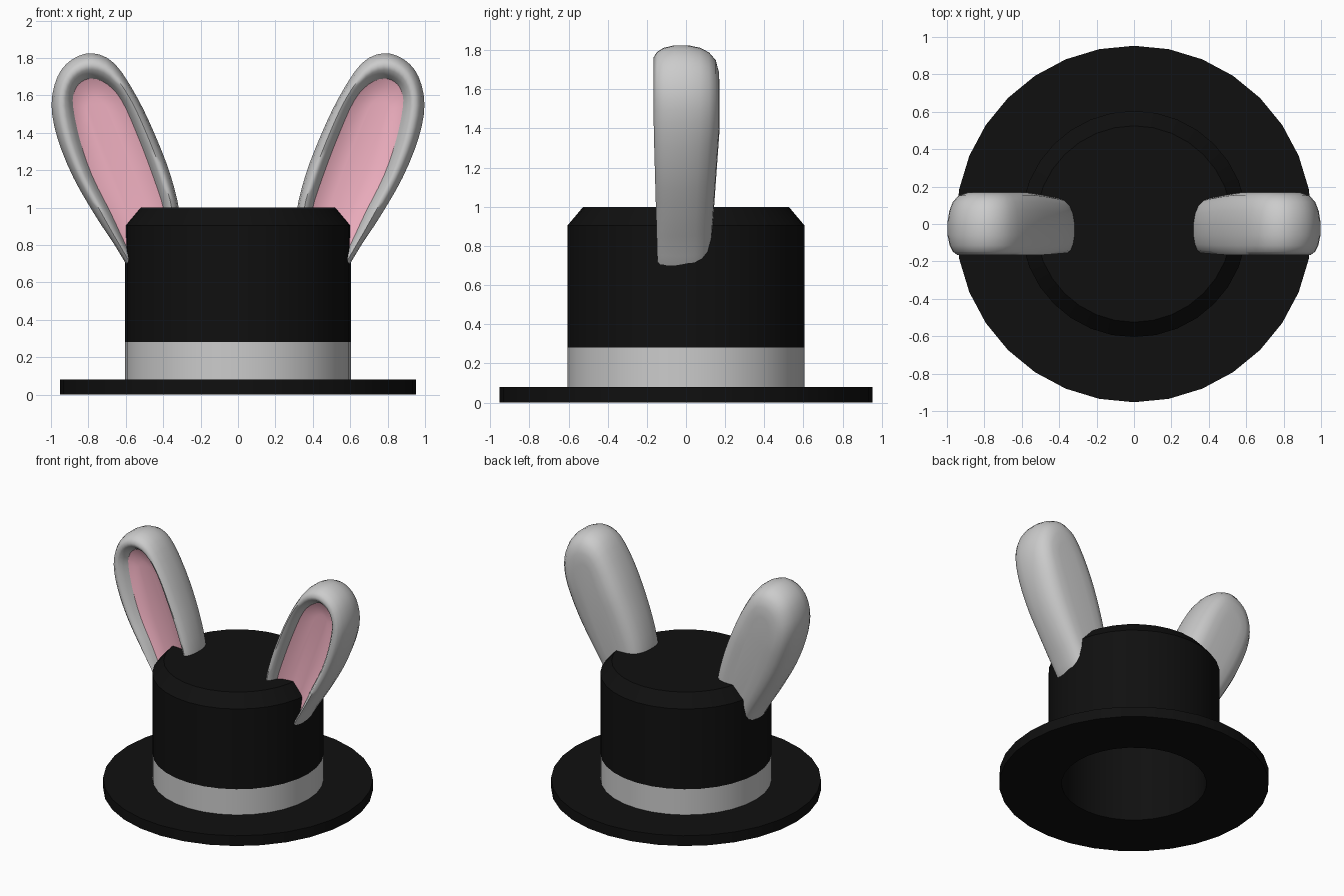
import bpy, bmesh, math
from mathutils import Vector

if "Cube" in bpy.data.objects:
    bpy.data.objects.remove(bpy.data.objects["Cube"])

SIDES = 32


def material(name, rgb):
    m = bpy.data.materials.new(name)
    m.diffuse_color = (*rgb, 1)
    m.use_nodes = True
    m.node_tree.nodes["Principled BSDF"].inputs["Base Color"].default_value = m.diffuse_color
    return m


black = material("black_felt", (0.005, 0.005, 0.005))
pink = material("pink", (0.9, 0.45, 0.55))


def finish(name, bm, mat=None, angle=30):
    mesh = bpy.data.meshes.new(name)
    bm.to_mesh(mesh)
    bm.free()
    ob = bpy.data.objects.new(name, mesh)
    bpy.context.collection.objects.link(ob)
    if mat:
        mesh.materials.append(mat)
    bpy.ops.object.select_all(action='DESELECT')
    ob.select_set(True)
    bpy.context.view_layer.objects.active = ob
    bpy.ops.object.shade_smooth_by_angle(angle=math.radians(angle))
    return ob


def lathe(name, profile, mat=None):
    # profile runs so that faces point outward (upward along the outer wall)
    bm = bmesh.new()
    rings = []
    for r, z in profile:
        rings.append([bm.verts.new((r * math.cos(a), r * math.sin(a), z))
                      for a in (2 * math.pi * i / SIDES for i in range(SIDES))])
    bridge(bm, rings)
    return finish(name, bm, mat)


def bridge(bm, rings):
    for a, b in zip(rings, rings[1:]):
        n = len(a)
        for i in range(n):
            j = (i + 1) % n
            bm.faces.new((a[i], a[j], b[j], b[i]))
    bmesh.ops.remove_doubles(bm, verts=bm.verts[:], dist=1e-5)


# Hat: brim, band, crown and the hollow inside
lathe("brim", [(0.512, 0), (0.953, 0), (0.953, 0.08), (0.6, 0.08)], black)
lathe("hat_band", [(0.605, 0.08), (0.605, 0.28)])
lathe("crown", [(0.605, 0.28), (0.605, 0.905), (0.525, 1.0), (0, 1.0)], black)
lathe("hat_lining", [(0, 0.9), (0.512, 0.9), (0.512, 0)], black)

# Ear outlines (x, z): outer edge and matching edge of the pink hollow
OUTER = [(.78, 1.825), (.89, 1.79), (.965, 1.70), (.997, 1.55), (.965, 1.37), (.88, 1.16),
         (.765, .96), (.66, .80), (.57, .66), (.48, .60), (.38, .65), (.32, .80),
         (.313, .97), (.36, 1.17), (.44, 1.38), (.54, 1.59), (.66, 1.77)]
INNER = [(.78, 1.69), (.84, 1.67), (.875, 1.62), (.882, 1.54), (.845, 1.36), (.78, 1.17),
         (.68, .97), (.60, .80), (.54, .70), (.48, .66), (.42, .70), (.385, .82),
         (.395, .98), (.455, 1.17), (.535, 1.38), (.62, 1.57), (.70, 1.66)]


def smooth_loop(pts, steps=3):
    # closed Catmull-Rom curve through the points
    p = [Vector(q) for q in pts]
    n, out = len(p), []
    for i in range(n):
        a, b, c, d = p[i - 1], p[i], p[(i + 1) % n], p[(i + 2) % n]
        for s in range(steps):
            t = s / steps
            out.append(0.5 * (2 * b + (c - a) * t + (2 * a - 5 * b + 4 * c - d) * t * t
                              + (3 * b - a - 3 * c + d) * t ** 3))
    return out


outer, inner = smooth_loop(OUTER), smooth_loop(INNER)
A, B = Vector((.47, .80)), Vector((.76, 1.52))


def spine(p):
    t = (p - A).dot(B - A) / (B - A).length_squared
    return A.lerp(B, min(max(t, 0), 1))


to_spine = [spine(p) for p in outer]


def ring(bm, start, end, t, y):
    # ring blended between two loops, thinner towards the ear root
    verts = []
    for p, q in zip(start, end):
        v = p.lerp(q, t)
        k = 0.78 + 0.22 * min(max((v.y - 0.65) / 0.75, 0), 1)
        verts.append(bm.verts.new((v.x, -0.07 + (y + 0.07) * k, v.y)))
    return verts


def mirror(ob):
    ob.modifiers.new("mirror", 'MIRROR').use_mirror_merge = False


# Ear shells: rounded back, rolled rim, open at the pink hollow
bm = bmesh.new()
BACK = [(.7, .172), (.45, .168), (.25, .152), (.12, .118), (.04, .07), (0, .01)]
RIM = [(0, -.06), (.1, -.115), (.25, -.148), (.45, -.165), (.65, -.155), (.85, -.125), (1, -.09)]
rings = [ring(bm, outer, to_spine, t, y) for t, y in BACK]
rings += [ring(bm, outer, inner, t, y) for t, y in RIM]
bm.faces.new(rings[0])
bridge(bm, rings)
bmesh.ops.recalc_face_normals(bm, faces=bm.faces[:])
mirror(finish("ears", bm, angle=70))

# Pink inner ears
bm = bmesh.new()
rings = [ring(bm, inner, to_spine, t, y) for t, y in [(0, -.09), (.25, -.07), (.6, -.06)]]
bm.faces.new(rings[-1])
bridge(bm, rings)
bmesh.ops.recalc_face_normals(bm, faces=bm.faces[:])
bm.normal_update()
if sum(f.normal.y * f.calc_area() for f in bm.faces) > 0:
    bmesh.ops.reverse_faces(bm, faces=bm.faces[:])
mirror(finish("inner_ears", bm, pink, angle=70))
